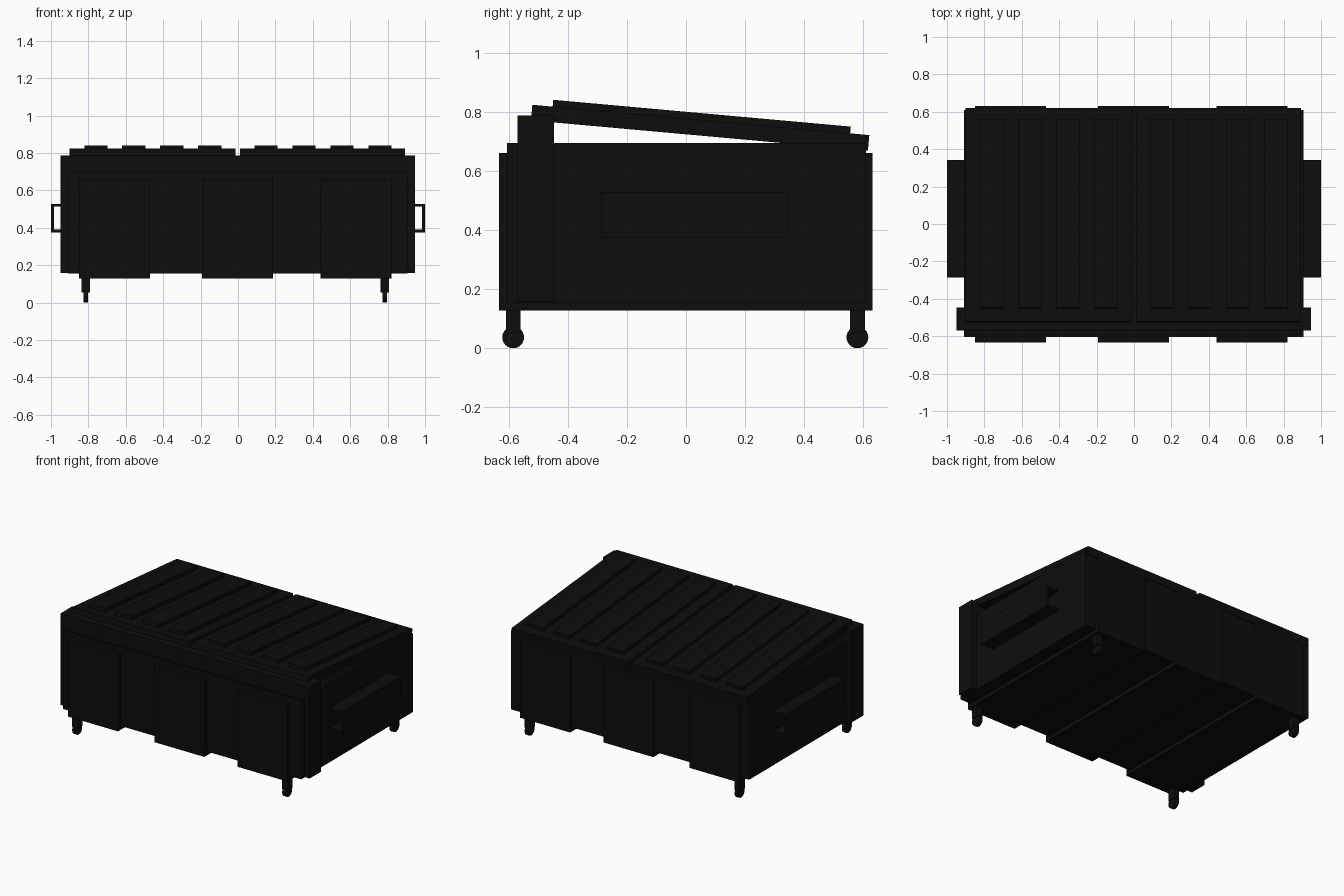
import bpy
import bmesh
import math
from mathutils import Matrix

cube = bpy.data.objects.get("Cube")
if cube:
    bpy.data.objects.remove(cube, do_unlink=True)

# One near-black paint for everything
paint = bpy.data.materials.new("near black paint")
paint.use_nodes = True
colour = (0.004, 0.004, 0.004, 1)
paint.diffuse_color = colour
paint.node_tree.nodes["Principled BSDF"].inputs["Base Color"].default_value = colour


def add_box(bm, x, y, z):
    """Add a box from (low, high) ranges."""
    size = [r[1] - r[0] for r in (x, y, z)]
    mid = [(r[0] + r[1]) / 2 for r in (x, y, z)]
    bmesh.ops.create_cube(bm, size=1, matrix=Matrix.Translation(mid) @ Matrix.Diagonal((*size, 1)))


def finish(name, bm):
    mesh = bpy.data.meshes.new(name)
    bm.to_mesh(mesh)
    bm.free()
    mesh.materials.append(paint)
    obj = bpy.data.objects.new(name, mesh)
    bpy.context.collection.objects.link(obj)
    return obj


def boxes(name, ranges):
    bm = bmesh.new()
    for r in ranges:
        add_box(bm, *r)
    return finish(name, bm)


# Open-topped container: a box without its top, thickened inward
bm = bmesh.new()
add_box(bm, (-0.908, 0.905), (-0.605, 0.61), (0.155, 0.695))
top = max(bm.faces, key=lambda f: f.calc_center_median().z)
bmesh.ops.delete(bm, geom=[top], context='FACES_ONLY')
container = finish("container", bm)
wall = container.modifiers.new("wall", 'SOLIDIFY')
wall.thickness = 0.02
wall.offset = -1

# Wide bands wrapping the front, bottom and back
for i, mid in enumerate((-0.66, -0.003, 0.63)):
    x = (mid - 0.19, mid + 0.19)
    boxes(f"wrap_band_{i + 1}", [
        (x, (-0.633, -0.604), (0.128, 0.66)),
        (x, (0.609, 0.632), (0.128, 0.66)),
        (x, (-0.61, 0.615), (0.128, 0.156)),
    ])

# Front frame: two posts and a top beam
frame_y = (-0.57, -0.447)
boxes("front_frame", [
    ((-0.95, -0.9), frame_y, (0.158, 0.788)),
    ((0.9, 0.945), frame_y, (0.158, 0.788)),
    ((-0.9, 0.9), frame_y, (0.67, 0.788)),
])

# Two sloping lids, each with four raised ribs
slope = -math.atan(0.09)
pivot = Matrix.Translation((0, -0.52, 0.824)) @ Matrix.Rotation(slope, 4, 'X')
for name, low, high, first in (("right_lid", -0.9, -0.014, -0.76),
                               ("left_lid", 0.01, 0.893, 0.15)):
    lid = bmesh.new()
    add_box(lid, (low, high), (0, 1.145), (-0.053, 0))
    for k in range(4):
        mid = first + k * 0.203
        add_box(lid, (mid - 0.062, mid + 0.062), (0.069, 1.08), (-0.01, 0.023))
    bmesh.ops.transform(lid, matrix=pivot, verts=lid.verts)
    finish(name, lid)

# Lifting sleeves on both sides, open at the ends
for name, s in (("right_sleeve", -1), ("left_sleeve", 1)):
    y = (-0.287, 0.343)
    side = lambda a, b: tuple(sorted((s * a, s * b)))
    boxes(name, [
        (side(0.985, 1.0), y, (0.375, 0.528)),
        (side(0.9, 0.985), y, (0.513, 0.528)),
        (side(0.9, 0.985), y, (0.375, 0.39)),
    ])

# Castors: a bracket and a thin wheel at each corner
for side_name, x in (("right", -0.814), ("left", 0.784)):
    for end_name, y in (("front", -0.585), ("back", 0.58)):
        boxes(f"{end_name}_{side_name}_bracket",
              [((x - 0.023, x + 0.023), (y - 0.025, y + 0.025), (0.054, 0.14))])
        bm = bmesh.new()
        bmesh.ops.create_cone(
            bm, cap_ends=True, segments=24, radius1=0.037, radius2=0.037, depth=0.025,
            matrix=Matrix.Translation((x, y, 0.037)) @ Matrix.Rotation(math.pi / 2, 4, 'Y'))
        wheel = finish(f"{end_name}_{side_name}_wheel", bm)
        bpy.ops.object.select_all(action='DESELECT')
        wheel.select_set(True)
        bpy.context.view_layer.objects.active = wheel
        bpy.ops.object.shade_smooth_by_angle()
